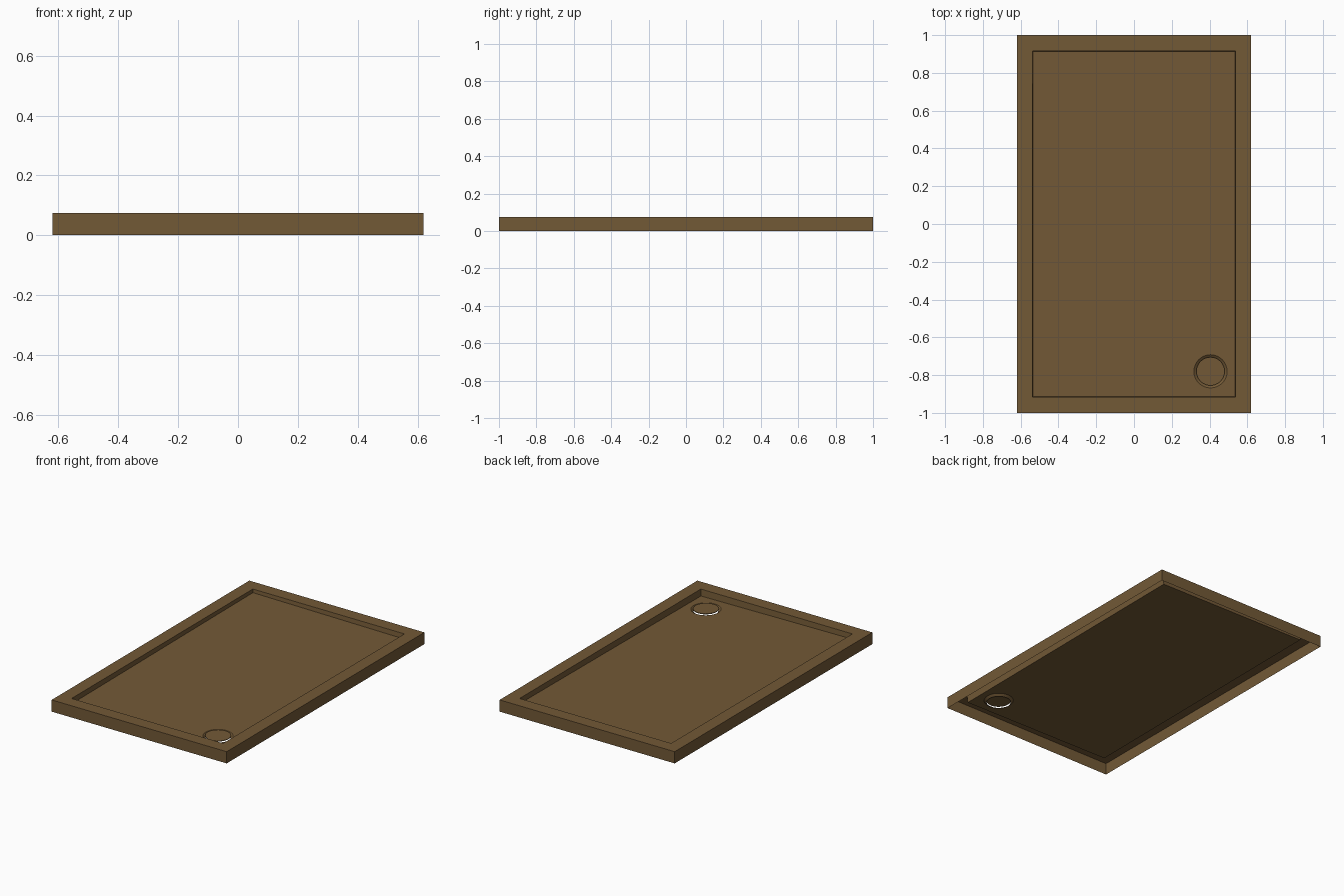
import bpy, bmesh, math

cube = bpy.data.objects.get("Cube")
if cube:
    bpy.data.objects.remove(cube, do_unlink=True)

HALF_X, HALF_Y, TOP = 0.62, 1.0, 0.075
RIM = 0.083
DRAIN_X, DRAIN_Y, SEGMENTS = 0.405, -0.78, 32

brown = bpy.data.materials.new("warm brown")
brown.use_nodes = True
colour = (0.17, 0.1, 0.037, 1)
brown.diffuse_color = colour
brown.node_tree.nodes["Principled BSDF"].inputs["Base Color"].default_value = colour


def floor_z(x, y):
    """Height of the floor, which falls towards the drain corner."""
    return TOP - 0.032 - 0.012 * (x / HALF_X - y / HALF_Y) / 2


def rectangle(bm, inset, height):
    hx, hy = HALF_X - inset, HALF_Y - inset
    corners = [(hx, hy), (-hx, hy), (-hx, -hy), (hx, -hy)]
    return [bm.verts.new((x, y, height(x, y))) for x, y in corners]


def circle(bm, radius, drop):
    ring = []
    for i in range(SEGMENTS):
        a = math.tau * i / SEGMENTS
        x, y = DRAIN_X + radius * math.cos(a), DRAIN_Y + radius * math.sin(a)
        ring.append(bm.verts.new((x, y, floor_z(x, y) + drop)))
    return ring


def bridge(bm, outer, inner):
    n = len(outer)
    for i in range(n):
        j = (i + 1) % n
        bm.faces.new((outer[i], outer[j], inner[j], inner[i]))


def finish(bm, name):
    mesh = bpy.data.meshes.new(name)
    bm.to_mesh(mesh)
    bm.free()
    obj = bpy.data.objects.new(name, mesh)
    bpy.context.collection.objects.link(obj)
    mesh.materials.append(brown)
    bpy.ops.object.select_all(action="DESELECT")
    obj.select_set(True)
    bpy.context.view_layer.objects.active = obj
    bpy.ops.object.shade_smooth_by_angle(angle=math.radians(25))


# Tray shell: outer walls, rim and inner step, open underneath
bm = bmesh.new()
loops = [rectangle(bm, 0, lambda x, y: 0),
         rectangle(bm, 0, lambda x, y: TOP),
         rectangle(bm, RIM, lambda x, y: TOP),
         rectangle(bm, RIM + 0.003, floor_z)]
for outer, inner in zip(loops, loops[1:]):
    bridge(bm, outer, inner)

# Sloping floor around the drain hole, one fan of triangles per corner
corners = loops[-1]
hole = circle(bm, 0.088, 0)
quarter = SEGMENTS // 4
for i in range(SEGMENTS):
    q = i // quarter
    bm.faces.new((corners[q], hole[(i + 1) % SEGMENTS], hole[i]))
    if i % quarter == 0:
        bm.faces.new((corners[q - 1], corners[q], hole[i]))

# Funnel edge of the drain
bridge(bm, hole, circle(bm, 0.072, -0.012))
finish(bm, "shower_tray")

# Drain cover floating just over the hole
bm = bmesh.new()
bottom, top = circle(bm, 0.075, 0), circle(bm, 0.075, 0.004)
bridge(bm, bottom, top)
bm.faces.new(top)
bm.faces.new(bottom[::-1])
finish(bm, "drain_cover")
